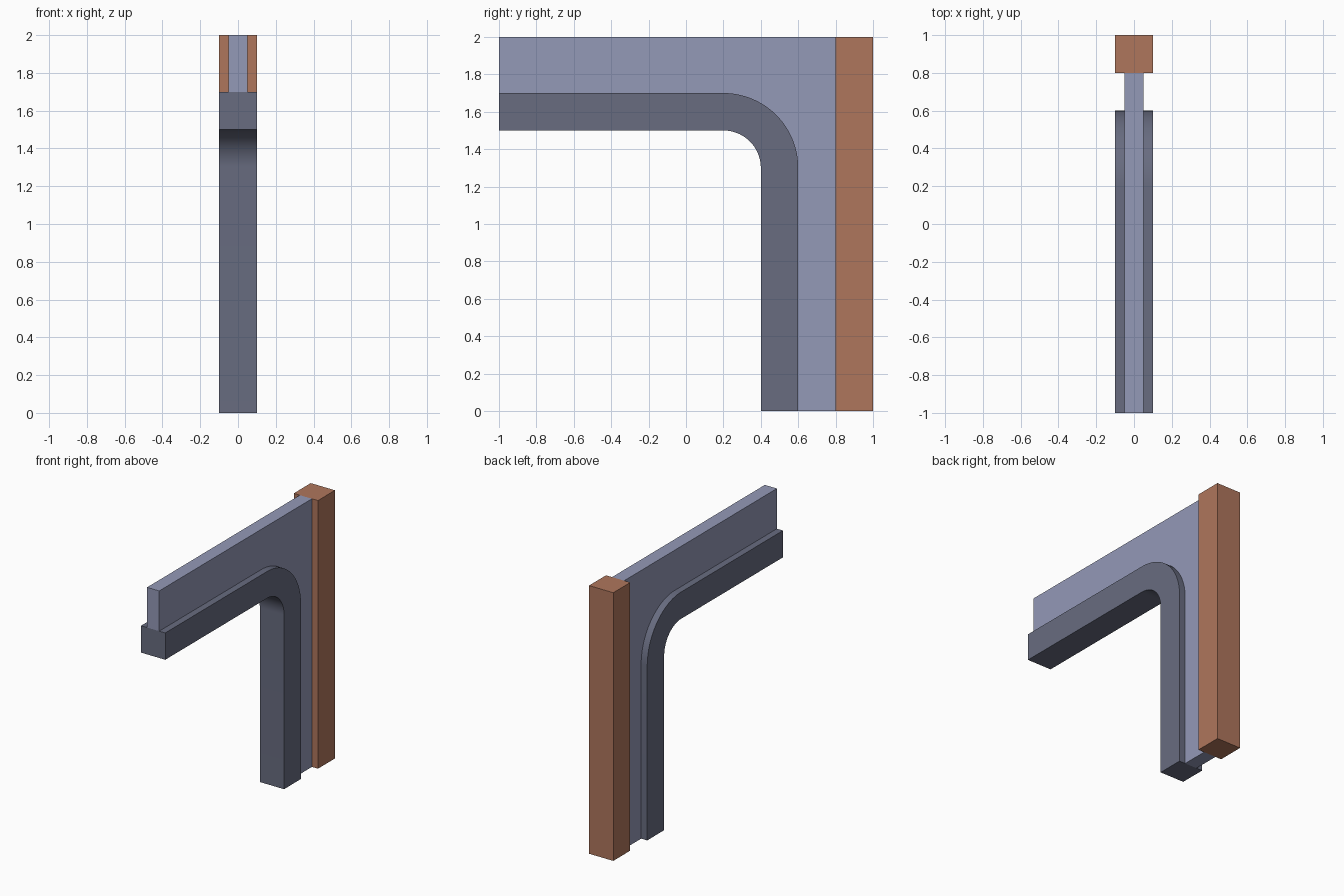
import bpy, bmesh, math

if "Cube" in bpy.data.objects:
    bpy.data.objects.remove(bpy.data.objects["Cube"])

SEGMENTS = 24


def material(name, rgb):
    m = bpy.data.materials.new(name)
    m.diffuse_color = (*rgb, 1)
    m.use_nodes = True
    m.node_tree.nodes["Principled BSDF"].inputs["Base Color"].default_value = m.diffuse_color
    return m


def extrude_profile(name, profile, half_width, mat):
    """Extrude a (y, z) outline symmetrically along x."""
    bm = bmesh.new()
    face = bm.faces.new([bm.verts.new((-half_width, y, z)) for y, z in profile])
    out = bmesh.ops.extrude_face_region(bm, geom=[face])
    verts = [v for v in out["geom"] if isinstance(v, bmesh.types.BMVert)]
    bmesh.ops.translate(bm, verts=verts, vec=(2 * half_width, 0, 0))
    bmesh.ops.recalc_face_normals(bm, faces=bm.faces)
    mesh = bpy.data.meshes.new(name)
    bm.to_mesh(mesh)
    bm.free()
    mesh.materials.append(mat)
    obj = bpy.data.objects.new(name, mesh)
    bpy.context.collection.objects.link(obj)
    bpy.ops.object.select_all(action='DESELECT')
    obj.select_set(True)
    bpy.context.view_layer.objects.active = obj
    bpy.ops.object.shade_smooth_by_angle(angle=math.radians(30))
    return obj


def arch_line(radius):
    """Opening edge: along the lintel, round the corner, down the jamb."""
    cy, cz = 0.2, 1.3
    angles = [math.pi / 2 * (1 - i / SEGMENTS) for i in range(SEGMENTS + 1)]
    arc = [(cy + radius * math.cos(a), cz + radius * math.sin(a)) for a in angles]
    return [(-1, cz + radius)] + arc + [(cy + radius, 0)]


wall_blue = material("pale_blue_grey", (0.296, 0.319, 0.474))
trim_grey = material("slate_grey", (0.138, 0.150, 0.216))
post_brown = material("terracotta", (0.429, 0.181, 0.107))

# Thick rounded trim around the opening
extrude_profile("arch_trim", arch_line(0.4) + arch_line(0.2)[::-1], 0.1, trim_grey)

# Thin wall panel filling the space above and beside the trim
extrude_profile("wall_panel", arch_line(0.4) + [(0.8, 0), (0.8, 2), (-1, 2)], 0.05, wall_blue)

# Square end post
extrude_profile("end_post", [(0.8, 0), (1, 0), (1, 2), (0.8, 2)], 0.1, post_brown)
